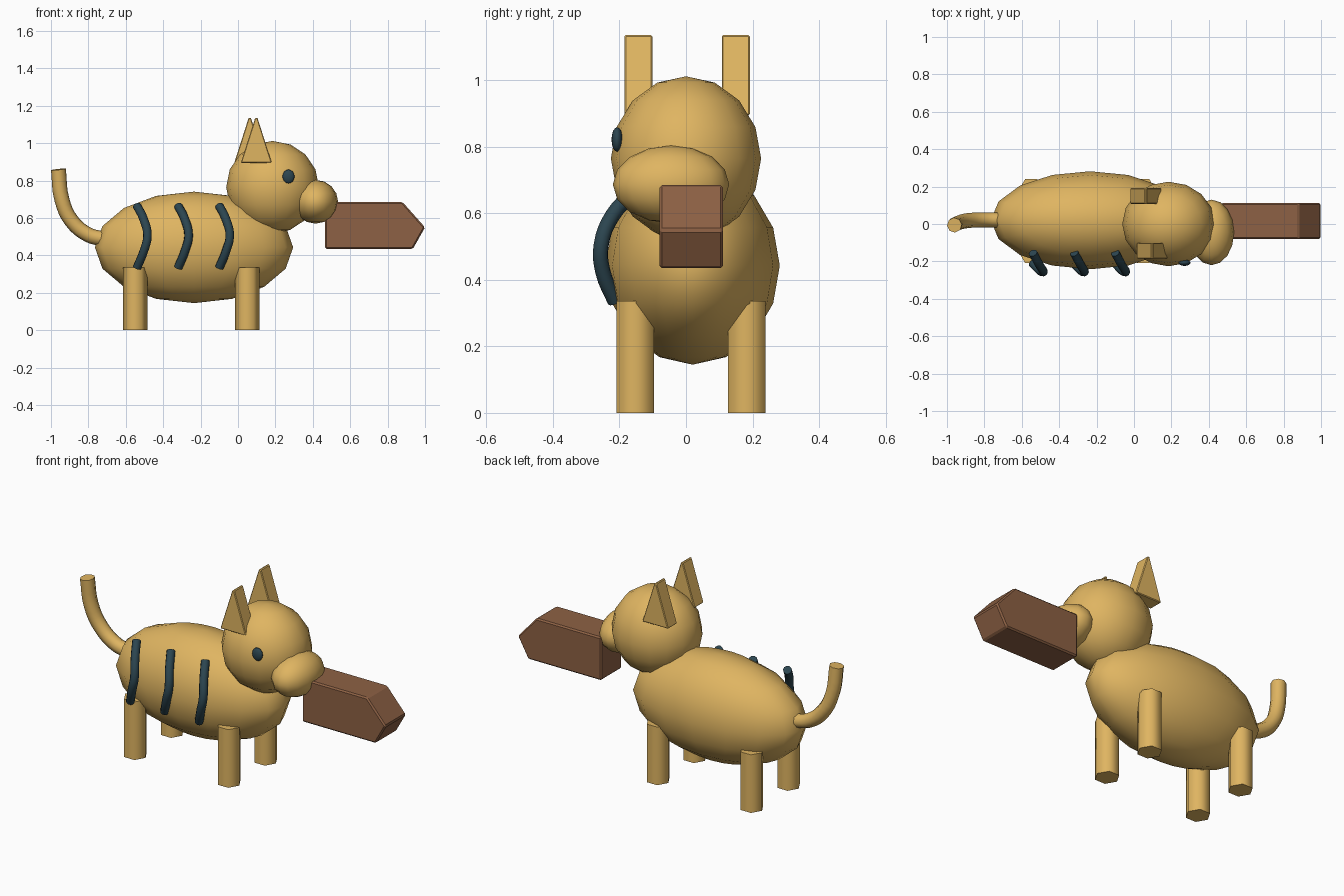
import bpy, bmesh, math
from mathutils import Vector

cube = bpy.data.objects.get("Cube")
if cube:
    bpy.data.objects.remove(cube, do_unlink=True)


def material(name, rgb):
    mat = bpy.data.materials.new(name)
    mat.use_nodes = True
    color = (*rgb, 1)
    mat.diffuse_color = color
    mat.node_tree.nodes["Principled BSDF"].inputs["Base Color"].default_value = color
    return mat


TAN = material("tan", (0.74, 0.46, 0.12))
BROWN = material("brown", (0.27, 0.12, 0.058))
DARK = material("dark teal", (0.025, 0.06, 0.08))


def finish(obj, name, mat, angle=75):
    """Name, colour and smooth the active part, keeping hard edges."""
    obj.name = obj.data.name = name
    obj.data.materials.clear()
    obj.data.materials.append(mat)
    bpy.ops.object.select_all(action="DESELECT")
    obj.select_set(True)
    bpy.context.view_layer.objects.active = obj
    bpy.ops.object.shade_smooth_by_angle(angle=math.radians(angle))
    return obj


def ellipsoid(name, center, radii, mat):
    bpy.ops.mesh.primitive_uv_sphere_add(segments=16, ring_count=8, location=center)
    obj = bpy.context.object
    obj.scale = radii
    return finish(obj, name, mat)


def prism(name, profile, y0, y1, mat, bevel):
    """Extrude an x-z profile from y0 to y1 and soften its edges."""
    bm = bmesh.new()
    face = bm.faces.new([bm.verts.new((x, y0, z)) for x, z in profile])
    ext = bmesh.ops.extrude_face_region(bm, geom=[face])["geom"]
    bmesh.ops.translate(bm, vec=(0, y1 - y0, 0),
                        verts=[v for v in ext if isinstance(v, bmesh.types.BMVert)])
    bmesh.ops.recalc_face_normals(bm, faces=bm.faces)
    bmesh.ops.bevel(bm, geom=bm.edges[:], offset=bevel, segments=1, affect="EDGES")
    mesh = bpy.data.meshes.new(name)
    bm.to_mesh(mesh)
    bm.free()
    obj = bpy.data.objects.new(name, mesh)
    bpy.context.collection.objects.link(obj)
    return finish(obj, name, mat, 20)


def tube(name, points, radius, mat, sides):
    """Round tube along a smooth path, turned into a mesh."""
    curve = bpy.data.curves.new(name, "CURVE")
    curve.dimensions = "3D"
    curve.bevel_depth = radius
    curve.bevel_resolution = (sides - 4) // 2
    curve.resolution_u = 4
    curve.use_fill_caps = True
    spline = curve.splines.new("BEZIER")
    spline.bezier_points.add(len(points) - 1)
    for bp, co in zip(spline.bezier_points, points):
        bp.co = Vector(co)
        bp.handle_left_type = bp.handle_right_type = "AUTO"
    obj = bpy.data.objects.new(name, curve)
    bpy.context.collection.objects.link(obj)
    bpy.ops.object.select_all(action="DESELECT")
    obj.select_set(True)
    bpy.context.view_layer.objects.active = obj
    bpy.ops.object.convert(target="MESH")
    return finish(bpy.context.object, name, mat)


# Rounded masses
ellipsoid("body", (-0.235, 0.02, 0.443), (0.53, 0.262, 0.298), TAN)
ellipsoid("head", (0.185, 0, 0.765), (0.248, 0.226, 0.247), TAN)
ellipsoid("muzzle", (0.415, -0.045, 0.687), (0.12, 0.175, 0.117), TAN)
ellipsoid("eye", (0.27, -0.207, 0.822), (0.032, 0.017, 0.037), DARK)

# Six-sided legs
for end, x in (("rear", -0.55), ("fore", 0.05)):
    for side, y in (("right", -0.152), ("left", 0.183)):
        bpy.ops.mesh.primitive_cylinder_add(vertices=6, radius=0.065, depth=0.336,
                                            location=(x, y, 0.168),
                                            rotation=(0, 0, math.pi / 2))
        finish(bpy.context.object, f"{end}_leg_{side}", TAN)

# Wedge ears
for side, x, y in (("right", 0.098, -0.143), ("left", 0.063, 0.15)):
    prism(f"ear_{side}", [(x - 0.083, 0.895), (x + 0.083, 0.895),
                          (x + 0.006, 1.136), (x - 0.006, 1.136)],
          y - 0.042, y + 0.042, TAN, 0.004)

# Upturned tail
tube("tail", [(-0.72, 0.022, 0.488), (-0.80, 0.022, 0.51), (-0.89, 0.018, 0.585),
              (-0.942, 0.005, 0.70), (-0.96, -0.006, 0.86)], 0.04, TAN, 8)

# Bowed flank stripes
for i in range(3):
    x = -0.54 + 0.22 * i
    tube(f"stripe_{i + 1}", [(x, -0.155, 0.665), (x + 0.035, -0.22, 0.595),
                             (x + 0.056, -0.255, 0.505), (x + 0.037, -0.25, 0.425),
                             (x, -0.213, 0.335)], 0.023, DARK, 10)

# Pointed block held in the mouth
prism("held_block", [(0.465, 0.435), (0.935, 0.435), (1.0, 0.55),
                     (0.88, 0.685), (0.465, 0.685)], -0.08, 0.112, BROWN, 0.008)
